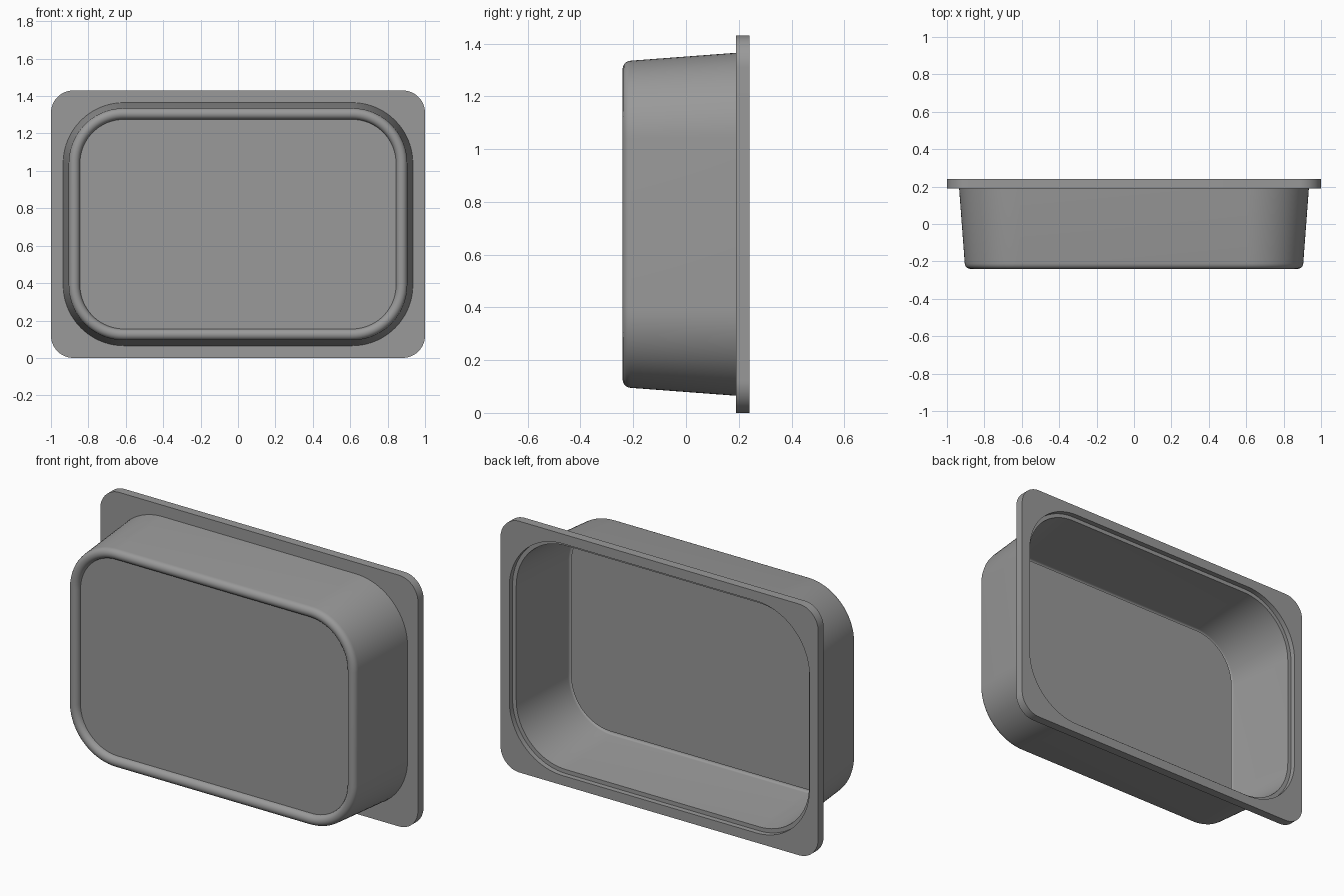
import bpy, bmesh, math

if "Cube" in bpy.data.objects:
    bpy.data.objects.remove(bpy.data.objects["Cube"])

SEG = 20            # segments per corner
CZ = 0.715          # height of the tray centre
CORE = (0.61, 0.325)    # corner centres of the tray body
RIM = (0.88, 0.595)     # corner centres of the flange outline

metal = bpy.data.materials.new("grey metal")
metal.diffuse_color = (0.32, 0.32, 0.32, 1)
metal.use_nodes = True
metal.node_tree.nodes["Principled BSDF"].inputs["Base Color"].default_value = metal.diffuse_color


def loop(bm, y, core, r):
    """Rounded rectangle in the xz plane at depth y."""
    verts = []
    for q, (sx, sz) in enumerate([(1, 1), (-1, 1), (-1, -1), (1, -1)]):
        for i in range(SEG + 1):
            a = (q + i / SEG) * math.pi / 2
            verts.append(bm.verts.new((sx * core[0] + r * math.cos(a), y,
                                       CZ + sz * core[1] + r * math.sin(a))))
    return verts


def arc(r_mid, y_mid, rad, n=10):
    """Half-round bead section from wall side to floor side."""
    return [(y_mid - rad * math.sin(math.pi * i / n), CORE, r_mid + rad * math.cos(math.pi * i / n))
            for i in range(n + 1)]


# Section from the outside floor, round the flange, to the inside floor
outer_bead = arc(0.265, -0.21, 0.03)[::-1]
inner_bead = arc(0.265, -0.21, 0.015)
section = outer_bead + [
    (0.19, CORE, 0.325),                        # top of drafted outer wall
    (0.19, RIM, 0.12), (0.24, RIM, 0.12),       # flange edge
    (0.24, CORE, 0.335), (0.21, CORE, 0.335),   # recessed opening
    (0.21, CORE, 0.312),                        # ledge
] + inner_bead + [(-0.195, CORE, 0.25)]         # inside wall and groove

bm = bmesh.new()
loops = [loop(bm, *s) for s in section]
for a, b in zip(loops, loops[1:]):
    n = len(a)
    for i in range(n):
        j = (i + 1) % n
        bm.faces.new((a[i], a[j], b[j], b[i]))
bm.faces.new(loops[0])      # outside floor
bm.faces.new(loops[-1])     # inside floor
bmesh.ops.recalc_face_normals(bm, faces=bm.faces)

mesh = bpy.data.meshes.new("tray")
bm.to_mesh(mesh)
bm.free()
mesh.materials.append(metal)
tray = bpy.data.objects.new("tray", mesh)
bpy.context.collection.objects.link(tray)
bpy.context.view_layer.objects.active = tray
tray.select_set(True)
bpy.ops.object.shade_smooth_by_angle(angle=math.radians(30))
